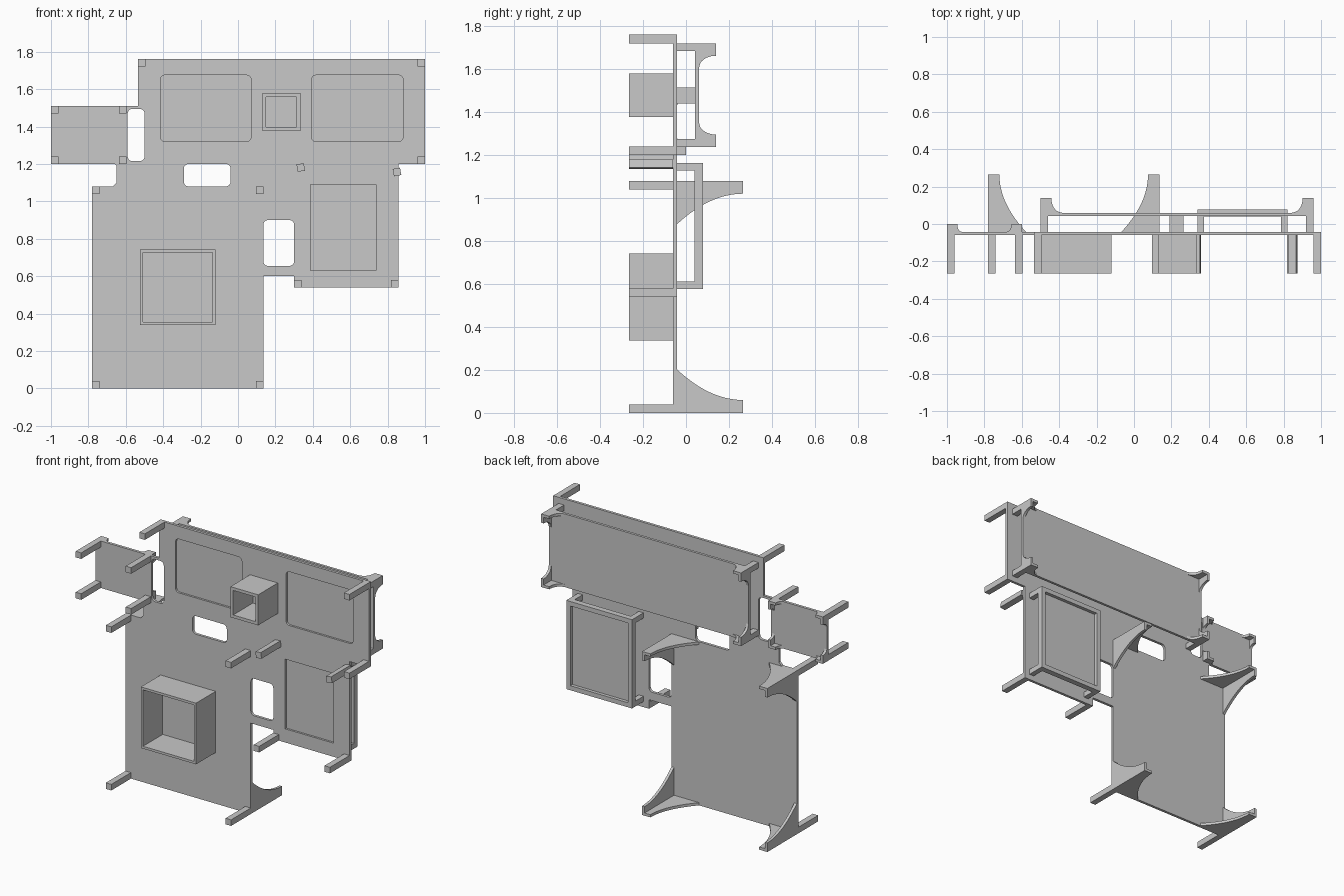
import bpy, bmesh
from math import sqrt, sin, cos, pi, radians
from mathutils import Vector

old = bpy.data.objects.get("Cube")
if old:
    bpy.data.objects.remove(old)

grey = bpy.data.materials.new("light_grey")
grey.use_nodes = True
COLOR = (0.58, 0.58, 0.58, 1)
grey.diffuse_color = COLOR
grey.node_tree.nodes["Principled BSDF"].inputs["Base Color"].default_value = COLOR

FRONT, PLATE_FRONT, PLATE_BACK = -0.265, -0.06, -0.042
POST = 0.04


def add_object(name, mesh):
    mesh.materials.clear()
    mesh.materials.append(grey)
    ob = bpy.data.objects.new(name, mesh)
    bpy.context.collection.objects.link(ob)
    return ob


def prism(name, points, offset):
    """Extrude a flat polygon of 3D points along an offset."""
    bm = bmesh.new()
    face = bm.faces.new([bm.verts.new(p) for p in points])
    ext = bmesh.ops.extrude_face_region(bm, geom=[face], use_keep_orig=True)
    moved = [v for v in ext["geom"] if isinstance(v, bmesh.types.BMVert)]
    bmesh.ops.translate(bm, verts=moved, vec=offset)
    bmesh.ops.recalc_face_normals(bm, faces=bm.faces)
    mesh = bpy.data.meshes.new(name)
    bm.to_mesh(mesh)
    bm.free()
    return add_object(name, mesh)


def rect(x0, x1, z0, z1):
    return [(x0, z0), (x1, z0), (x1, z1), (x0, z1)]


def rounded(x0, x1, z0, z1, r=0.025):
    pts = []
    centres = rect(x0 + r, x1 - r, z0 + r, z1 - r)
    for i, (cx, cz) in enumerate(centres):
        for k in range(6):
            a = pi + (i + k / 5) * pi / 2
            pts.append((cx + r * cos(a), cz + r * sin(a)))
    return pts


def slab(name, y0, y1, outline):
    return prism(name, [(x, y0, z) for x, z in outline], (0, y1 - y0, 0))


def box(name, x0, x1, y0, y1, z0, z1):
    return slab(name, y0, y1, rect(x0, x1, z0, z1))


def sheet(name, y0, y1, outline, holes):
    """Upright sheet with cut-outs, made from a filled flat curve."""
    cu = bpy.data.curves.new(name + "_curve", "CURVE")
    cu.dimensions, cu.fill_mode = "2D", "BOTH"
    cu.extrude = (y1 - y0) / 2
    for loop in [outline, *holes]:
        sp = cu.splines.new("POLY")
        sp.points.add(len(loop) - 1)
        for p, (x, z) in zip(sp.points, loop):
            p.co = (x, z, 0, 1)
        sp.use_cyclic_u = True
    tmp = bpy.data.objects.new(name + "_helper", cu)
    bpy.context.collection.objects.link(tmp)
    deps = bpy.context.evaluated_depsgraph_get()
    mesh = bpy.data.meshes.new_from_object(tmp.evaluated_get(deps))
    bpy.data.objects.remove(tmp)
    bm = bmesh.new()
    bm.from_mesh(mesh)
    bmesh.ops.remove_doubles(bm, verts=bm.verts, dist=0.0001)
    bmesh.ops.recalc_face_normals(bm, faces=bm.faces)
    for f in bm.faces:
        f.smooth = False
    bm.to_mesh(mesh)
    bm.free()
    ob = add_object(name, mesh)
    ob.rotation_euler.x = radians(90)
    ob.location.y = (y0 + y1) / 2
    return ob


def bracket(name, x, z, sx, sz, y0, y1, base, tip, thick, fillet):
    """Corner foot of two curved fins; sx and sz point inward."""
    prof = [(0, y0)]
    for k in range(13):
        t = k / 12
        u = 1 - t
        f = 1 - sqrt(1 - u * u) if fillet else u * u
        prof.append((tip + (base - tip) * f, y0 + (y1 - y0) * t))
    prof.append((0, y1))
    prism(name + "_side_fin", [(x, y, z + sz * w) for w, y in prof], (sx * thick, 0, 0))
    prism(name + "_flat_fin", [(x + sx * w, y, z) for w, y in prof], (0, 0, sz * thick))


def four_corners(x0, x1, z0, z1):
    for x, sx, h in ((x0, 1, "right"), (x1, -1, "left")):
        for z, sz, v in ((z0, 1, "lower"), (z1, -1, "upper")):
            yield v + "_" + h, x, z, sx, sz


# Main sheet with through slots and recessed windows
outline = [(-0.78, 0), (0.135, 0), (0.135, 0.6), (0.3, 0.6), (0.3, 0.54), (0.857, 0.54),
           (0.857, 1.2), (1, 1.2), (1, 1.76), (-0.535, 1.76), (-0.535, 1.51), (-1, 1.51),
           (-1, 1.2), (-0.66, 1.2), (-0.65, 1.19), (-0.65, 1.1), (-0.67, 1.08), (-0.78, 1.08)]
slots = [rounded(-0.59, -0.5, 1.215, 1.495), rounded(-0.29, -0.04, 1.08, 1.2),
         rounded(0.135, 0.3, 0.655, 0.9)]
windows = [rounded(-0.415, 0.07, 1.32, 1.675), rounded(0.393, 0.883, 1.32, 1.675),
           rect(0.387, 0.738, 0.63, 1.09)]
sheet("main_sheet", PLATE_FRONT, PLATE_BACK, outline, slots + windows)
for i, loop in enumerate(windows):
    slab(f"window_back_{i + 1}", PLATE_BACK - 0.005, PLATE_BACK, loop)

# Front posts, listed by lower corner
posts = [(-0.78, 0), (0.095, 0), (-0.78, 1.04), (0.095, 1.04),
         (-1, 1.47), (-1, 1.2), (-0.635, 1.47), (-0.635, 1.2),
         (-0.535, 1.72), (0.96, 1.72), (0.96, 1.2), (0.3, 0.54), (0.817, 0.54)]
for i, (x, z) in enumerate(posts):
    box(f"front_post_{i + 1}", x, x + POST, FRONT, PLATE_FRONT, z, z + POST)

# Two slightly turned front posts
for i, (cx, cz, turn) in enumerate(((0.335, 1.181, -6), (0.85, 1.157, -10))):
    h = POST / 2
    ob = box(f"turned_post_{i + 1}", -h, h, FRONT, PLATE_FRONT, -h, h)
    ob.location = Vector((cx, 0, cz))
    ob.rotation_euler.y = radians(turn)

# Open square tubes on the front
for name, x0, x1, z0, z1, w in (("large_tube", -0.524, -0.121, 0.338, 0.742, 0.016),
                                ("small_tube", 0.13, 0.333, 1.377, 1.579, 0.02)):
    sheet(name, FRONT, PLATE_FRONT, rect(x0, x1, z0, z1),
          [rect(x0 + w, x1 - w, z0 + w, z1 - w)])

# Curved feet behind the large panel and the side tab
for tag, x, z, sx, sz in four_corners(-0.78, 0.135, 0, 1.08):
    bracket("panel_foot_" + tag, x, z, sx, sz, PLATE_BACK, 0.265, 0.202, 0.06, 0.018, False)
for tag, x, z, sx, sz in four_corners(-1, -0.6, 1.2, 1.51):
    bracket("tab_foot_" + tag, x, z, sx, sz, PLATE_BACK, 0, 0.08, 0.055, 0.018, True)

# Upper rear sheet on spacers, with curved feet
box("upper_rear_sheet", -0.5, 0.96, 0.043, 0.06, 1.237, 1.72)
box("centre_spacer", 0.19, 0.265, PLATE_BACK, 0.043, 1.44, 1.515)
for tag, x, z, sx, sz in four_corners(-0.5, 0.96, 1.237, 1.72):
    bracket("rear_foot_" + tag, x, z, sx, sz, 0.06, 0.14, 0.115, 0.058, 0.018, True)
    xs, zs = sorted((x, x + sx * POST)), sorted((z, z + sz * 0.037))
    box("rear_spacer_" + tag, *xs, PLATE_BACK, 0.043, *zs)

# Framed rear tray on spacers
X0, X1, Z0, Z1 = 0.34, 0.82, 0.577, 1.163
R = 0.03
sheet("tray_frame", 0.04, 0.078, rect(X0, X1, Z0, Z1), [rect(X0 + R, X1 - R, Z0 + R, Z1 - R)])
box("tray_floor", X0 + R, X1 - R, 0.04, 0.056, Z0 + R, Z1 - R)
for tag, x, z, sx, sz in four_corners(X0, X1, Z0, Z1):
    xs, zs = sorted((x, x + sx * 0.035)), sorted((z, z + sz * 0.035))
    box("tray_spacer_" + tag, *xs, PLATE_BACK, 0.04, *zs)
